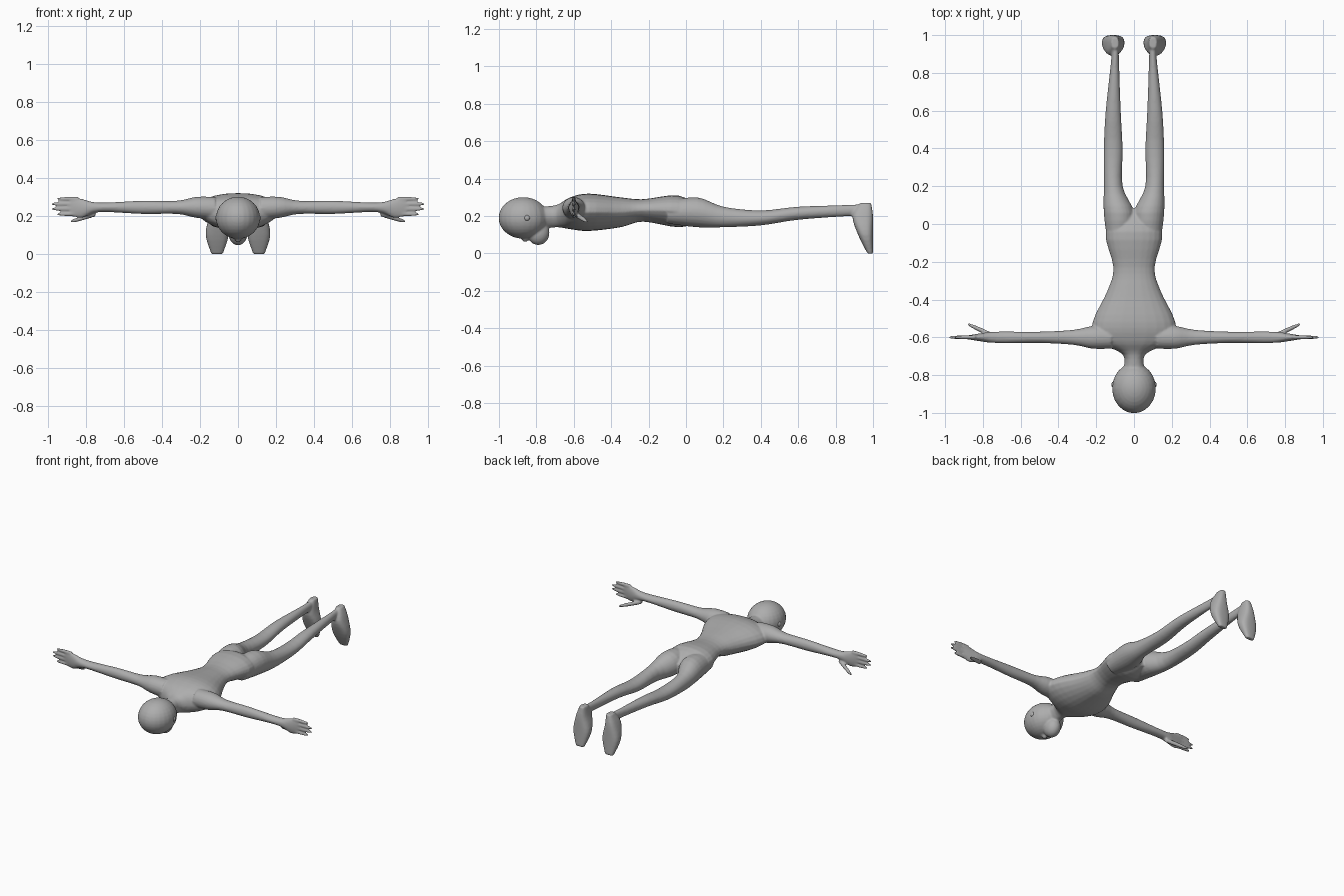
import bpy, bmesh, math
from mathutils import Matrix, Vector

cube = bpy.data.objects.get("Cube")
if cube:
    bpy.data.objects.remove(cube, do_unlink=True)

skin = bpy.data.materials.new("plain grey")
skin.use_nodes = True
grey = (0.42, 0.42, 0.42, 1)
skin.diffuse_color = grey
skin.node_tree.nodes["Principled BSDF"].inputs["Base Color"].default_value = grey

AXES = {"along_x": "xyz", "along_y": "yxz", "along_z": "zxy"}
STEPS = 4


def smooth_rows(rows):
    """Fill in rows along a smooth curve through the given ones."""
    points = [Vector(row) for row in rows]
    padded = [points[0], *points, points[-1]]
    result = []
    for before, start, end, after in zip(padded, padded[1:], padded[2:], padded[3:]):
        enter = (end - before) / 2
        leave = (after - start) / 2
        for step in range(STEPS):
            t = step / STEPS
            ease = t * t * (3 - 2 * t)
            result.append(start.lerp(end, ease)
                          + enter * t * (1 - t) ** 2 - leave * t * t * (1 - t))
    return result + [points[-1]]


def loft(bm, direction, rows, side=1, power=1.0, taper=0.0, sides=24):
    """Closed skin through oval rows (position, centre, half width, low, high)."""
    along, across, upward = AXES[direction]
    rings = []
    for position, centre, half, low, high in smooth_rows(rows):
        ring = []
        for i in range(sides):
            angle = math.tau * i / sides
            c, s = math.cos(angle), math.sin(angle)
            c = math.copysign(abs(c) ** power, c)
            s = math.copysign(abs(s) ** power, s)
            point = Vector()
            setattr(point, along, position)
            setattr(point, across, centre + half * c * (1 + taper * min(s, 0)))
            setattr(point, upward, (low + high) / 2 + (high - low) / 2 * s)
            point.x *= side
            ring.append(bm.verts.new(point))
        rings.append(ring)
    faces = [bm.faces.new(rings[0]), bm.faces.new(rings[-1])]
    for ring, following in zip(rings, rings[1:]):
        for i in range(sides):
            j = (i + 1) % sides
            faces.append(bm.faces.new((ring[i], ring[j], following[j], following[i])))
    bmesh.ops.recalc_face_normals(bm, faces=faces)


def ellipsoid(bm, centre, radii):
    bmesh.ops.create_uvsphere(bm, u_segments=24, v_segments=16, radius=1,
                              matrix=Matrix.LocRotScale(Vector(centre), None, Vector(radii)))


def digit(bm, side, start, end, radius):
    """Slim finger with a rounded tip between two points."""
    rows = []
    for step in range(STEPS + 1):
        f = step / STEPS
        x, y, z = Vector(start).lerp(Vector(end), f)
        r = radius * (1 - f ** 4 / 2)
        rows.append((x, y, r, z - r, z + r))
    loft(bm, "along_x", rows, side, sides=10)


def finish(bm, name):
    mesh = bpy.data.meshes.new(name)
    bm.to_mesh(mesh)
    bm.free()
    mesh.materials.append(skin)
    for polygon in mesh.polygons:
        polygon.use_smooth = True
    obj = bpy.data.objects.new(name, mesh)
    bpy.context.collection.objects.link(obj)
    return obj


body = bmesh.new()

# neck, shoulders, chest, waist and hips
torso = [(-.78, 0, .06, .13, .25), (-.69, 0, .06, .14, .26), (-.62, 0, .2, .13, .3),
         (-.52, 0, .22, .12, .32), (-.35, 0, .14, .14, .3), (-.23, 0, .11, .17, .29),
         (-.04, 0, .15, .14, .31), (.08, 0, .04, .17, .24)]
loft(body, "along_y", torso, power=0.9, taper=0.3)

# skull, jaw and nose
ellipsoid(body, (0, -.87, .19), (.116, .132, .111))
ellipsoid(body, (0, -.79, .11), (.05, .06, .065))
ellipsoid(body, (0, -.86, .09), (.02, .02, .03))

leg = [(-.1, .08, .06, .16, .28), (.06, .08, .08, .14, .3), (.2, .11, .05, .14, .25),
       (.4, .11, .05, .15, .23), (.6, .11, .04, .18, .25), (.88, .1, .02, .2, .26),
       (.98, .1, .02, .2, .27)]
foot = [(.27, .1, .02, .93, .99), (.2, .11, .04, .89, 1), (.1, .11, .06, .92, 1),
        (0, .11, .03, .97, 1)]
arm = [(.12, -.6, .06, .18, .3), (.22, -.6, .06, .19, .3), (.32, -.6, .04, .21, .28),
       (.5, -.6, .03, .21, .28), (.73, -.6, .03, .22, .27), (.82, -.6, .02, .19, .29),
       (.88, -.6, .01, .2, .3)]

for side in (-1, 1):
    loft(body, "along_y", leg, side)
    loft(body, "along_z", foot, side, power=0.75)
    loft(body, "along_x", arm, side)
    # four fingers, the middle two longest, and a thumb
    for i in range(4):
        height = .29 - .027 * i
        reach = .98 if i in (1, 2) else .95
        digit(body, side, (.84, -.6, height), (reach, -.6, height), .0115)
    digit(body, side, (.75, -.59, .21), (.88, -.53, .17), .014)

figure = finish(body, "body")
blend = figure.modifiers.new("blend parts", "REMESH")
blend.mode = "VOXEL"
blend.voxel_size = 0.006
blend.use_smooth_shade = True
soften = figure.modifiers.new("soften seams", "SMOOTH")
soften.factor = 0.5
soften.iterations = 5

# small ears on the sides of the skull
for side, name in ((1, "left_ear"), (-1, "right_ear")):
    ear = bmesh.new()
    ellipsoid(ear, (side * .11, -.85, .19), (.01, .015, .015))
    finish(ear, name)
